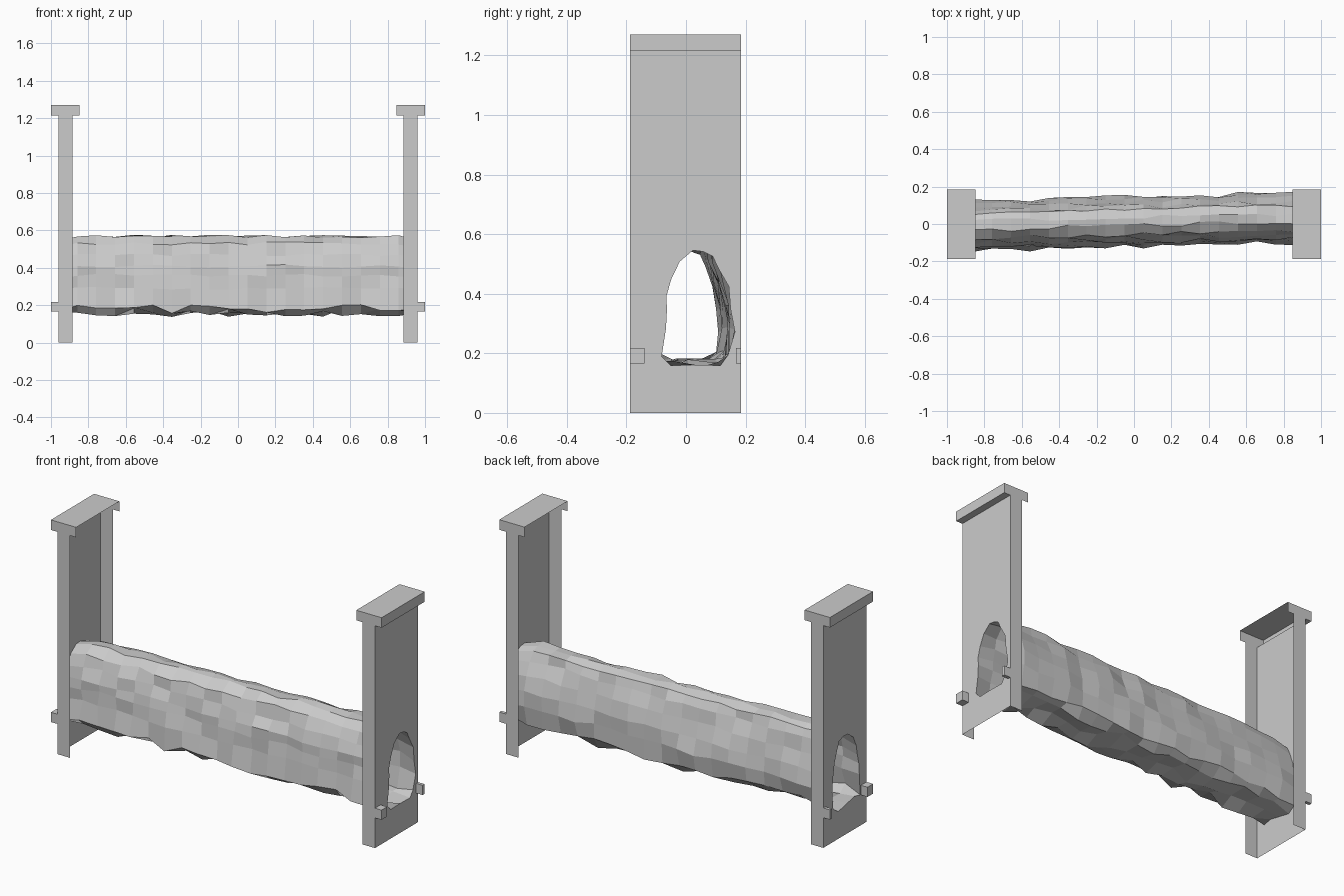
import bpy
import bmesh
import random
from mathutils import Vector

random.seed(11)
default = bpy.data.objects.get("Cube")
if default:
    bpy.data.objects.remove(default, do_unlink=True)

stone = bpy.data.materials.new("plain grey")
stone.use_nodes = True
GREY = (0.6, 0.6, 0.6, 1)
stone.diffuse_color = GREY
stone.node_tree.nodes["Principled BSDF"].inputs["Base Color"].default_value = GREY

# Egg-shaped tunnel section as (y, z), from the top down the front and up the back
SECTION = [(0.035, 0.57), (-0.01, 0.568), (-0.055, 0.53), (-0.078, 0.47),
           (-0.095, 0.41), (-0.1, 0.36), (-0.105, 0.29), (-0.122, 0.18),
           (-0.075, 0.165), (0.0, 0.16), (0.09, 0.16), (0.13, 0.19),
           (0.145, 0.28), (0.14, 0.36), (0.12, 0.44), (0.095, 0.51), (0.075, 0.555)]
CENTRE = Vector((0.02, 0.36))
OUTER, INNER = 0.96, 0.885      # wall sheet and flange edge
CAP_OUT, CAP_IN = 1.0, 0.847
FRONT, BACK = -0.188, 0.185
CAP_Z, TOP = 1.215, 1.27


def ring(x, scale=1.0, noise=0.013, drop=0.0):
    points = []
    for y, z in SECTION:
        p = CENTRE + (Vector((y, z)) - CENTRE) * scale
        rough_z = noise * (1.9 if z < 0.25 else 0.6)
        points.append((x, p.x + 0.025 * x + random.uniform(-noise, noise),
                       p.y - drop + random.uniform(-rough_z, rough_z)))
    return points


def finish(bm, name):
    bmesh.ops.recalc_face_normals(bm, faces=bm.faces)
    mesh = bpy.data.meshes.new(name)
    bm.to_mesh(mesh)
    bm.free()
    mesh.materials.append(stone)
    obj = bpy.data.objects.new(name, mesh)
    bpy.context.collection.objects.link(obj)


def box(name, lo, hi):
    bm = bmesh.new()
    bmesh.ops.create_cube(bm, size=1)
    lo, hi = Vector(lo), Vector(hi)
    for v in bm.verts:
        v.co = (lo + hi) / 2 + v.co * (hi - lo)
    finish(bm, name)


def sheet(bm, points):
    bm.faces.new([bm.verts.new(p) for p in points])


def sheet_y(bm, y, x0, x1, z0, z1):
    sheet(bm, [(x0, y, z0), (x1, y, z0), (x1, y, z1), (x0, y, z1)])


def sheet_z(bm, z, x0, x1):
    sheet(bm, [(x0, FRONT, z), (x1, FRONT, z), (x1, BACK, z), (x0, BACK, z)])


def loop(bm, points):
    verts = [bm.verts.new(p) for p in points]
    return [bm.edges.new((a, b)) for a, b in zip(verts, verts[1:] + verts[:1])]


# Rough faceted tunnel, open at both mouths
mouths = {s: ring(s * OUTER, 0.93, 0.007, 0.012) for s in (-1, 1)}
rings = [ring(-OUTER + 2 * OUTER * k / 19) for k in range(1, 19)]
bm = bmesh.new()
rows = [[bm.verts.new(p) for p in r] for r in [mouths[-1]] + rings + [mouths[1]]]
n = len(SECTION)
for a, b in zip(rows, rows[1:]):
    for i in range(n):
        j = (i + 1) % n
        bm.faces.new((a[i], a[j], b[j], b[i]))
finish(bm, "tunnel")

for side, label in ((-1, "right"), (1, "left")):
    out, inn = side * OUTER, side * INNER
    cap_out, cap_in = side * CAP_OUT, side * CAP_IN

    # Outer wall sheet pierced by the tunnel mouth, open towards the middle
    bm = bmesh.new()
    edges = loop(bm, [(out, FRONT, 0), (out, BACK, 0), (out, BACK, CAP_Z), (out, FRONT, CAP_Z)])
    edges += loop(bm, mouths[side])
    bmesh.ops.triangle_fill(bm, use_beauty=True, edges=edges, normal=(side, 0, 0))
    for y in (FRONT, BACK):
        sheet_y(bm, y, inn, out, 0, CAP_Z)
    bmesh.ops.remove_doubles(bm, verts=bm.verts, dist=0.0001)
    finish(bm, label + "_wall")

    # Hollow cap: top, ends, outer lip and the lip's underside
    bm = bmesh.new()
    sheet_z(bm, TOP, cap_in, cap_out)
    sheet_z(bm, CAP_Z, out, cap_out)
    for y in (FRONT, BACK):
        sheet_y(bm, y, cap_in, cap_out, CAP_Z, TOP)
    sheet(bm, [(cap_out, FRONT, CAP_Z), (cap_out, BACK, CAP_Z),
               (cap_out, BACK, TOP), (cap_out, FRONT, TOP)])
    bmesh.ops.remove_doubles(bm, verts=bm.verts, dist=0.0001)
    finish(bm, label + "_cap")

    # Small corner pegs
    x0, x1 = sorted((out, cap_out))
    box(label + "_front_peg", (x0, FRONT, 0.165), (x1, -0.14, 0.218))
    box(label + "_back_peg", (x0, 0.167, 0.165), (x1, BACK, 0.218))
